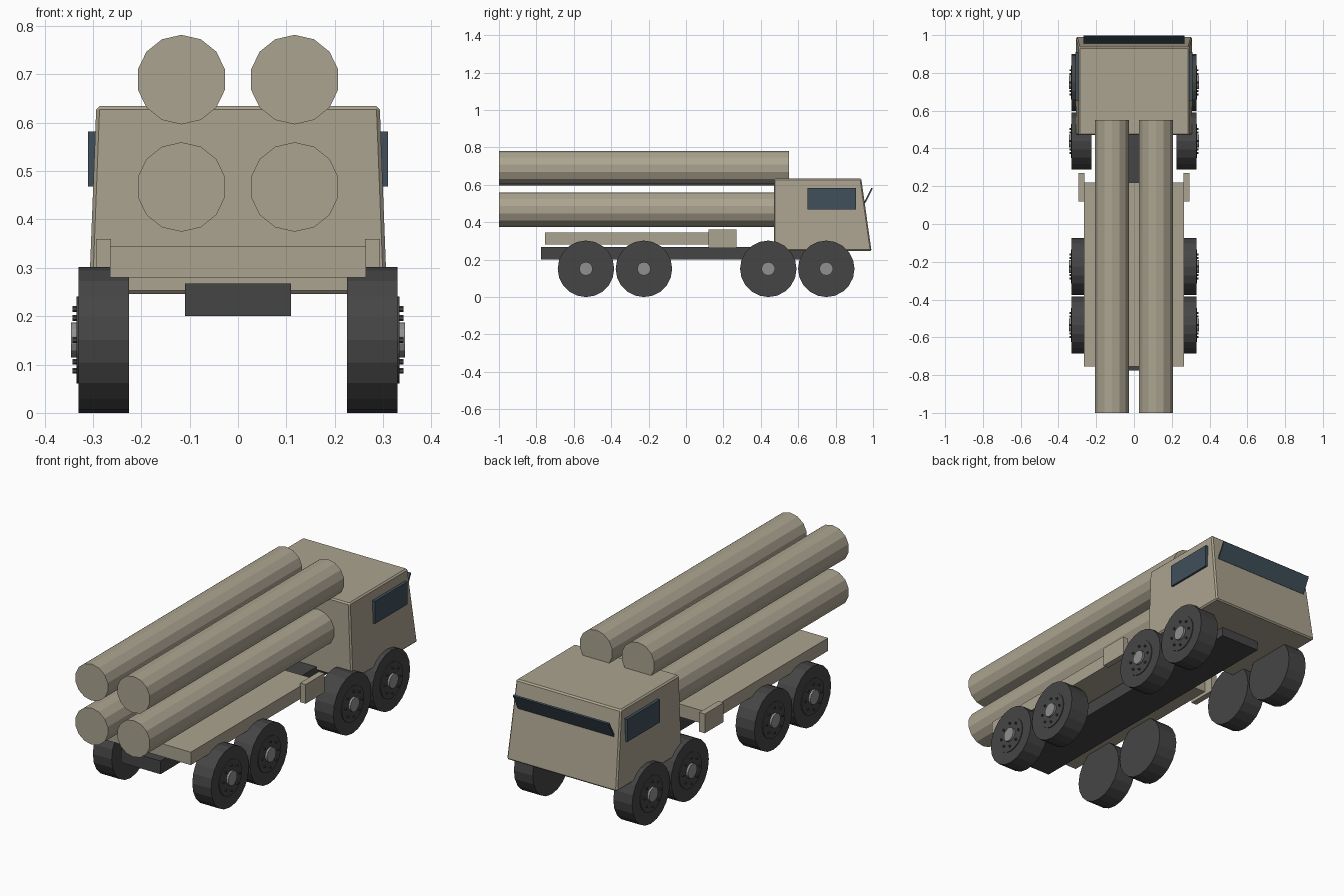
import bpy, bmesh, math
from mathutils import Matrix, Vector

if "Cube" in bpy.data.objects:
    bpy.data.objects.remove(bpy.data.objects["Cube"])


def material(name, rgb):
    m = bpy.data.materials.new(name)
    m.diffuse_color = (*rgb, 1)
    m.use_nodes = True
    m.node_tree.nodes["Principled BSDF"].inputs["Base Color"].default_value = m.diffuse_color
    return m


TAN = material("tan_paint", (0.41, 0.37, 0.28))
DARK = material("dark_rubber", (0.06, 0.06, 0.06))
GLASS = material("dark_glass", (0.05, 0.08, 0.105))
STEEL = material("hub_steel", (0.28, 0.28, 0.28))


def finish(name, bm, mat):
    bmesh.ops.recalc_face_normals(bm, faces=bm.faces)
    me = bpy.data.meshes.new(name)
    bm.to_mesh(me)
    bm.free()
    me.materials.append(mat)
    ob = bpy.data.objects.new(name, me)
    bpy.context.collection.objects.link(ob)
    return ob


def box(name, x, y, z, mat):
    """Box from (min, max) pairs."""
    bm = bmesh.new()
    bmesh.ops.create_cube(bm, size=1)
    for v in bm.verts:
        v.co = Vector([(a + b) / 2 + c * (b - a) for c, (a, b) in zip(v.co, (x, y, z))])
    return finish(name, bm, mat)


def add_cylinder(bm, axis, start, end, a, z, r, sides):
    """Cylinder along x or y with a vertex at the top; a is the other level axis."""
    rings = []
    for t in (start, end):
        ring = []
        for i in range(sides):
            ang = 2 * math.pi * i / sides
            p, q = a + r * math.sin(ang), z + r * math.cos(ang)
            ring.append(bm.verts.new((t, p, q) if axis == "x" else (p, t, q)))
        bm.faces.new(ring)
        rings.append(ring)
    for i in range(sides):
        j = (i + 1) % sides
        bm.faces.new((rings[0][i], rings[0][j], rings[1][j], rings[1][i]))


def cylinder(name, axis, start, end, a, z, r, sides, mat):
    bm = bmesh.new()
    add_cylinder(bm, axis, start, end, a, z, r, sides)
    return finish(name, bm, mat)


# Chassis and deck
box("chassis", (-0.11, 0.11), (-0.775, 0.80), (0.20, 0.267), DARK)
box("deck", (-0.265, 0.265), (-0.755, 0.22), (0.28, 0.345), TAN)

# Cab: tapered box with a sloping front and thin bevelled edges
bm = bmesh.new()
bmesh.ops.create_cube(bm, size=2)
for v in bm.verts:
    top, front = v.co.z > 0, v.co.y > 0
    v.co = Vector((math.copysign(0.293 if top else 0.308, v.co.x),
                   (0.937 if top else 0.992) if front else 0.47,
                   0.634 if top else 0.246))
bmesh.ops.bevel(bm, geom=bm.edges[:], offset=0.007, segments=1, affect="EDGES")
finish("cab", bm, TAN)

# Windscreen strip tilting out at the top
screen = box("windscreen", (-0.268, 0.268), (-0.004, 0.004), (-0.045, 0.045), GLASS)
screen.data.transform(Matrix.Translation((0, 0.975, 0.543)) @ Matrix.Rotation(-math.radians(27), 4, "X"))

# Launch tubes
for x in (-0.117, 0.117):
    side = "left" if x < 0 else "right"
    cylinder(f"lower_tube_{side}", "y", -1, 0.475, x, 0.467, 0.0925, 14, TAN)
    cylinder(f"upper_tube_{side}", "y", -1, 0.55, x, 0.689, 0.0925, 14, TAN)

for s, side in ((-1, "left"), (1, "right")):
    # Side windows and storage boxes
    box(f"side_window_{side}", sorted((s * 0.285, s * 0.31)), (0.65, 0.91), (0.468, 0.582), GLASS)
    box(f"side_box_{side}", sorted((s * 0.263, s * 0.294)), (0.12, 0.27), (0.263, 0.36), TAN)
    # Wheels: tyre, raised rim, hub and ring of bolts
    for n, y in enumerate((-0.535, -0.225, 0.44, 0.75), 1):
        tag = f"{side}_{n}"
        cylinder(f"tyre_{tag}", "x", s * 0.225, s * 0.33, y, 0.151, 0.151, 20, DARK)
        cylinder(f"rim_{tag}", "x", s * 0.325, s * 0.334, y, 0.151, 0.09, 20, DARK)
        cylinder(f"hub_{tag}", "x", s * 0.325, s * 0.345, y, 0.151, 0.036, 14, STEEL)
        bm = bmesh.new()
        for i in range(8):
            a = math.tau * i / 8
            add_cylinder(bm, "x", s * 0.33, s * 0.342, y + 0.064 * math.sin(a),
                         0.151 + 0.064 * math.cos(a), 0.006, 6)
        finish(f"wheel_bolts_{tag}", bm, DARK)
